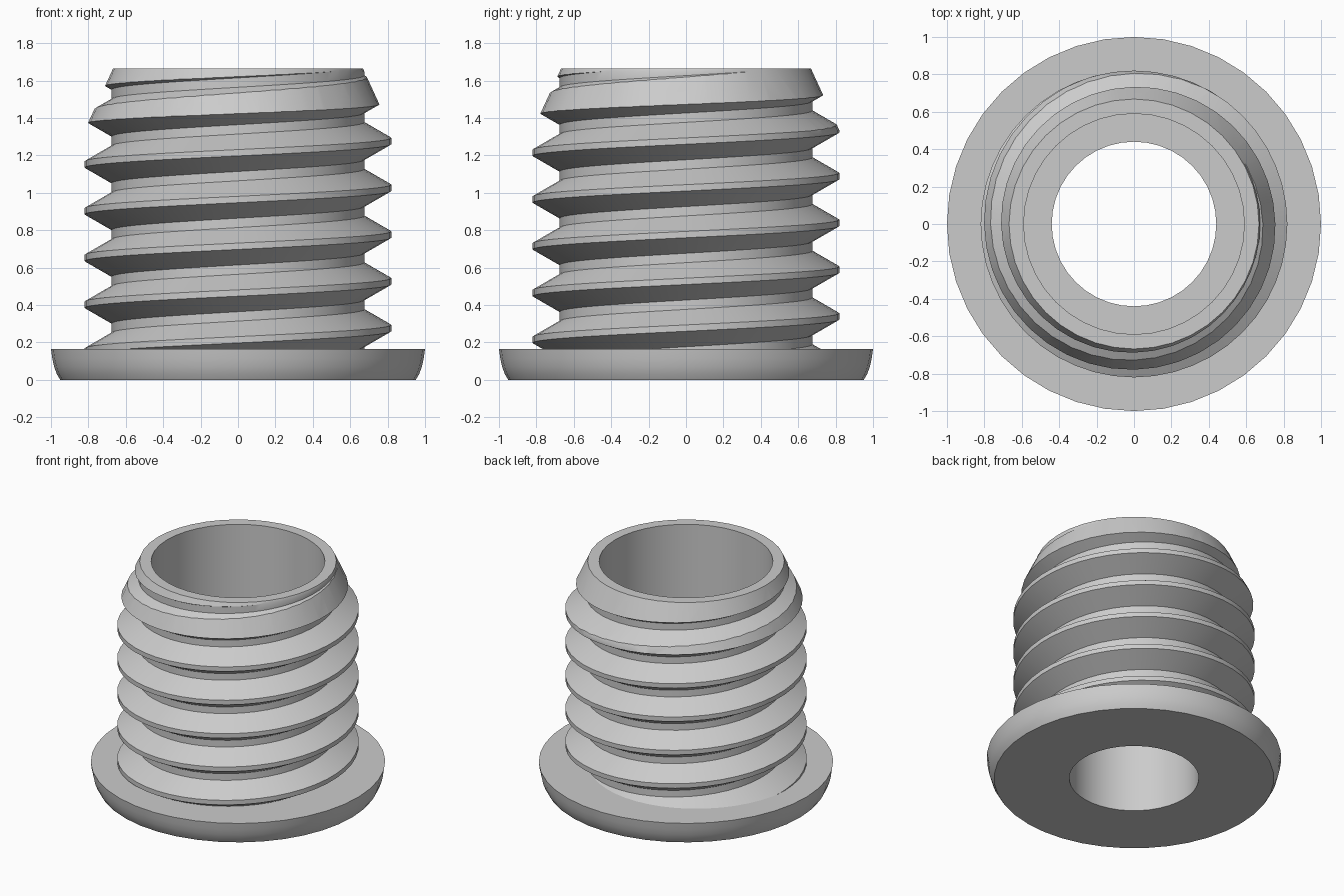
import bpy, bmesh, math

if "Cube" in bpy.data.objects:
    bpy.data.objects.remove(bpy.data.objects["Cube"])

grey = bpy.data.materials.new("plain_grey")
grey.use_nodes = True
COLOUR = (0.6, 0.6, 0.6, 1)
grey.diffuse_color = COLOUR
grey.node_tree.nodes["Principled BSDF"].inputs["Base Color"].default_value = COLOUR

TOP, FLANGE_Z, STEP_Z = 1.665, 0.165, 0.83
BORE, HOLE = 0.59, 0.44
ROOT, CREST, PITCH = 0.675, 0.82, 0.25


def finish(name, bm):
    bmesh.ops.recalc_face_normals(bm, faces=bm.faces)
    mesh = bpy.data.meshes.new(name)
    bm.to_mesh(mesh)
    bm.free()
    mesh.materials.append(grey)
    obj = bpy.data.objects.new(name, mesh)
    bpy.context.collection.objects.link(obj)
    return obj


def lathe(name, rings):
    """Revolve a closed profile of (radius, z, sides); equal sides per ring."""
    def build(sides):
        bm = bmesh.new()
        loops = [[bm.verts.new((r * math.cos(a), r * math.sin(a), z))
                  for a in (math.tau * i / sides for i in range(sides))]
                 for r, z in rings]
        for a, b in zip(loops, loops[1:] + loops[:1]):
            for i in range(sides):
                j = (i + 1) % sides
                bm.faces.new((a[i], a[j], b[j], b[i]))
        return bm
    return finish(name, build(40))


# Threaded sleeve: one helical sheet, trimmed and capped into a solid
SEG, TURNS = 48, 11
profile = [(CREST, -0.017), (CREST, 0.017), (ROOT, 0.1), (ROOT, 0.15)]
start = 0.277 - 4 * PITCH
bm = bmesh.new()
grid = [[bm.verts.new((r * math.cos(math.tau * i / SEG), r * math.sin(math.tau * i / SEG),
                       start + dz + PITCH * i / SEG)) for r, dz in profile]
        for i in range(SEG * TURNS + 1)]
for i in range(SEG * (TURNS - 1)):
    rows = [grid[n] + [grid[n + SEG][0]] for n in (i, i + 1)]
    for k in range(len(profile)):
        bm.faces.new((rows[0][k], rows[1][k], rows[1][k + 1], rows[0][k + 1]))
for z, side in ((-0.1, -1), (TOP + 0.1, 1)):
    bmesh.ops.bisect_plane(bm, geom=bm.verts[:] + bm.edges[:] + bm.faces[:], dist=1e-6,
                           plane_co=(0, 0, z), plane_no=(0, 0, side), clear_outer=True)
bmesh.ops.holes_fill(bm, edges=[e for e in bm.edges if e.is_boundary], sides=0)
sleeve = finish("threaded_sleeve", bm)

# Envelope with the tapered tip and the wide bore
envelope = lathe("envelope_cutter", [(BORE, 0.06), (0.9, 0.06), (0.9, 1.16),
                                     (0.668, TOP), (BORE, TOP)])
trim = sleeve.modifiers.new("trim", "BOOLEAN")
trim.operation, trim.solver, trim.object = "INTERSECT", "EXACT", envelope
bpy.context.view_layer.objects.active = sleeve
sleeve.select_set(True)
bpy.ops.object.modifier_apply(modifier=trim.name)
bpy.data.objects.remove(envelope)

# Flange with rounded rim, and the narrow lower hole with its inner step
flange = lathe("flange", [(HOLE, 0), (0.95, 0), (0.968, 0.03), (0.983, 0.07),
                          (0.993, 0.115), (1.0, FLANGE_Z), (0.62, FLANGE_Z),
                          (0.62, STEP_Z), (HOLE, STEP_Z)])

for obj in (sleeve, flange):
    bpy.ops.object.select_all(action="DESELECT")
    obj.select_set(True)
    bpy.context.view_layer.objects.active = obj
    bpy.ops.object.shade_smooth_by_angle(angle=math.radians(25))
